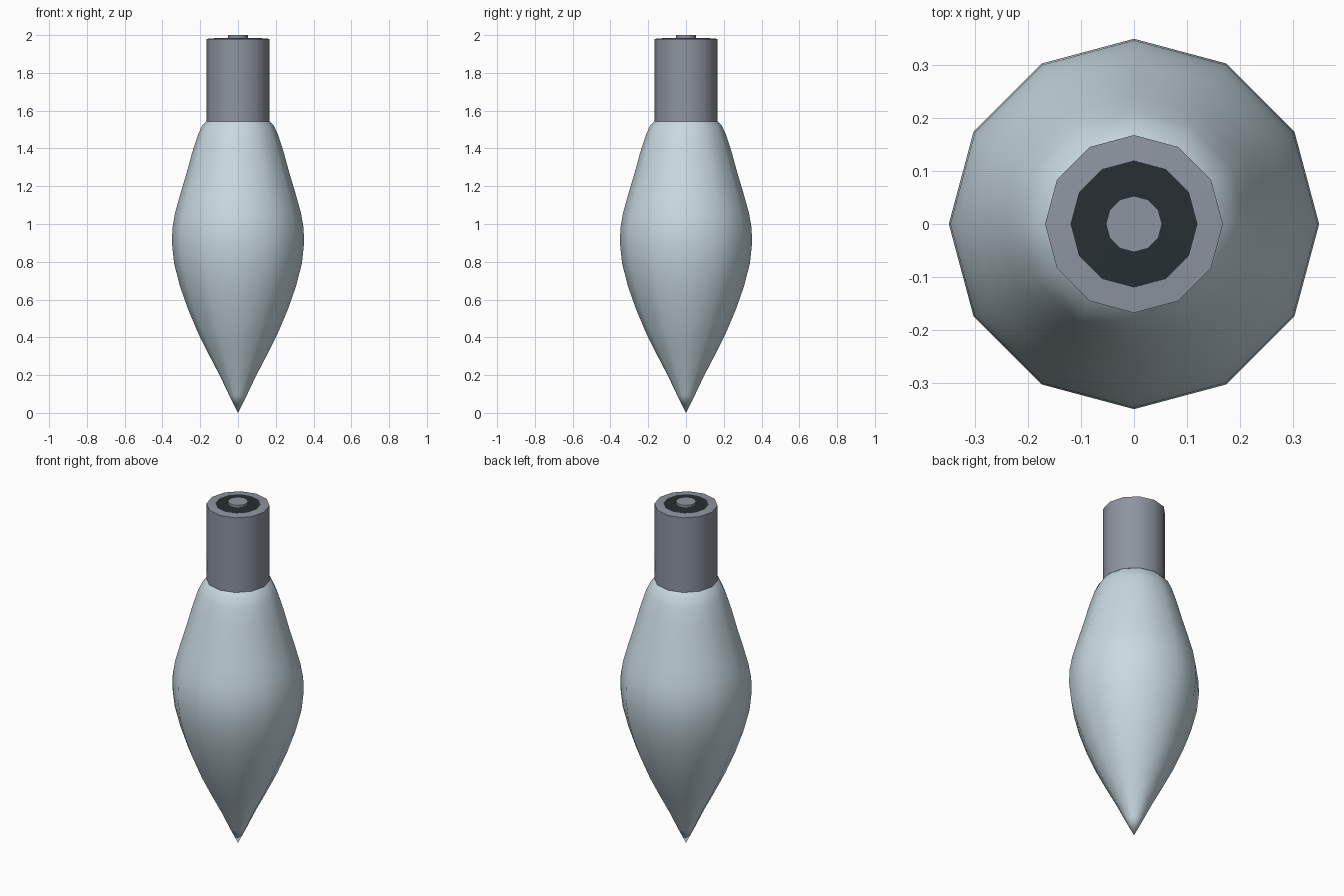
import bpy, bmesh, math

if "Cube" in bpy.data.objects:
    bpy.data.objects.remove(bpy.data.objects["Cube"])

SIDES = 12

def material(name, rgb):
    m = bpy.data.materials.new(name)
    m.diffuse_color = (*rgb, 1)
    m.use_nodes = True
    m.node_tree.nodes["Principled BSDF"].inputs["Base Color"].default_value = m.diffuse_color
    return m

def lathe(name, profile, mat, angle):
    """Revolve (radius, z) points around z; zero radius makes a pole."""
    bm = bmesh.new()
    rings = []
    for r, z in profile:
        n = 1 if r == 0 else SIDES
        rings.append([bm.verts.new((r * math.cos(i * math.tau / SIDES),
                                    r * math.sin(i * math.tau / SIDES), z)) for i in range(n)])
    for a, b in zip(rings, rings[1:]):
        for i in range(SIDES):
            j = (i + 1) % SIDES
            if len(a) == 1:
                bm.faces.new((a[0], b[j], b[i]))
            elif len(b) == 1:
                bm.faces.new((a[i], a[j], b[0]))
            else:
                bm.faces.new((a[i], a[j], b[j], b[i]))
    mesh = bpy.data.meshes.new(name)
    bm.to_mesh(mesh)
    bm.free()
    mesh.materials.append(mat)
    ob = bpy.data.objects.new(name, mesh)
    bpy.context.collection.objects.link(ob)
    bpy.ops.object.select_all(action='DESELECT')
    ob.select_set(True)
    bpy.context.view_layer.objects.active = ob
    bpy.ops.object.shade_smooth_by_angle(angle=math.radians(angle))
    return ob

glass = material("glass", (0.58, 0.70, 0.75))
metal = material("metal", (0.27, 0.30, 0.35))
black = material("insulator", (0.02, 0.028, 0.032))

# Pointed glass bulb
lathe("glass_bulb", [(0, 0), (0.045, 0.09), (0.095, 0.195), (0.155, 0.31),
                     (0.21, 0.42), (0.265, 0.55), (0.307, 0.67), (0.338, 0.79),
                     (0.35, 0.9), (0.347, 0.98), (0.333, 1.06), (0.305, 1.16),
                     (0.272, 1.27), (0.242, 1.38), (0.213, 1.47),
                     (0.19, 1.52), (0.165, 1.545)], glass, 60)

# Metal screw collar
lathe("metal_collar", [(0.16, 1.543), (0.168, 1.543), (0.168, 1.98), (0.12, 1.984)], metal, 40)

# Dark insulating ring
lathe("insulator_ring", [(0.12, 1.984), (0.053, 1.985)], black, 30)

# Centre contact
lathe("centre_contact", [(0.053, 1.985), (0.053, 2.0), (0, 2.0)], metal, 30)
